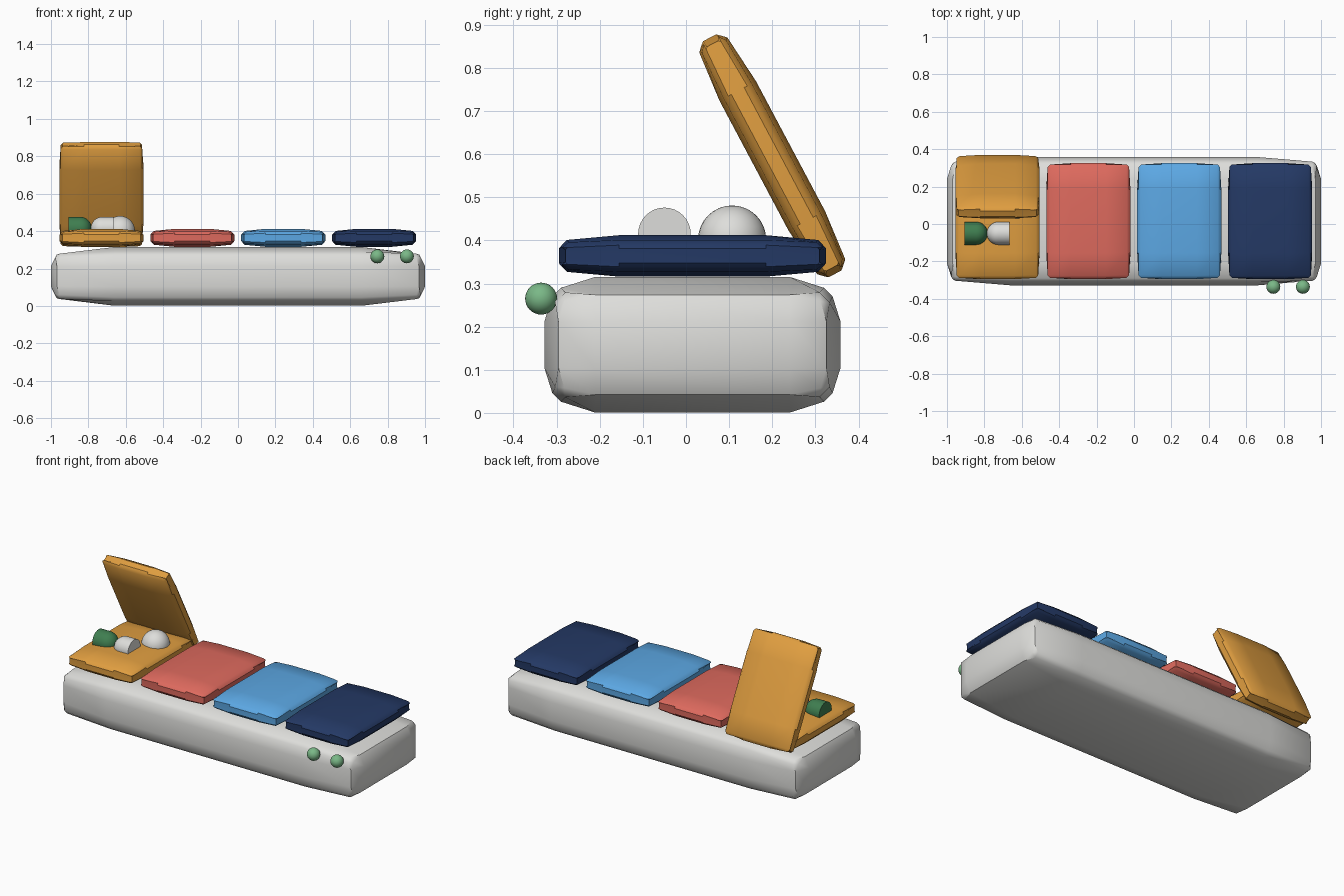
import bpy, bmesh
from math import radians, pi, sin, cos
from mathutils import Matrix, Vector

if "Cube" in bpy.data.objects:
    bpy.data.objects.remove(bpy.data.objects["Cube"])


def material(name, srgb):
    linear = [(c / 255 / 12.92) if c < 11 else ((c / 255 + 0.055) / 1.055) ** 2.4 for c in srgb]
    m = bpy.data.materials.new(name)
    m.use_nodes = True
    m.diffuse_color = (*linear, 1)
    m.node_tree.nodes["Principled BSDF"].inputs["Base Color"].default_value = (*linear, 1)
    return m


GREY = material("light grey plastic", (222, 222, 219))
GOLD = material("amber", (224, 158, 64))
RED = material("coral red", (222, 106, 94))
BLUE = material("sky blue", (92, 168, 228))
NAVY = material("navy blue", (36, 57, 101))
GREEN = material("dark green", (63, 126, 80))
MINT = material("mint green", (122, 184, 135))


def finish(name, bm, mat, location, rotation=(0, 0, 0), sharp=40):
    """Turn a bmesh into a placed, smooth shaded object."""
    bmesh.ops.recalc_face_normals(bm, faces=bm.faces[:])
    mesh = bpy.data.meshes.new(name)
    bm.to_mesh(mesh)
    bm.free()
    mesh.shade_smooth()
    mesh.set_sharp_from_angle(angle=radians(sharp))
    mesh.materials.append(mat)
    ob = bpy.data.objects.new(name, mesh)
    ob.location = location
    ob.rotation_euler = rotation
    bpy.context.collection.objects.link(ob)
    return ob


def cushion(name, mat, half, flat, inset, bevel, location, rotation=(0, 0, 0)):
    """Box with flat face centres, gently falling away to rounded edges."""
    bm = bmesh.new()
    bmesh.ops.create_cube(bm, size=2)
    bmesh.ops.subdivide_edges(bm, edges=bm.edges[:], cuts=2, use_grid_fill=True)
    rim = set()
    for v in bm.verts:
        outer = [abs(c) > 0.9 for c in v.co]
        count = sum(outer)
        if count > 1:
            rim.add(v)
        pull = {1: 0, 2: 1, 3: 1.6}[count]
        for i in range(3):
            sign = 1 if v.co[i] > 0 else -1
            v.co[i] = sign * (half[i] - pull * inset[i] if outer[i] else half[i] * flat[i])
    edges = [e for e in bm.edges if all(v in rim for v in e.verts)]
    bmesh.ops.bevel(bm, geom=edges, offset=bevel, segments=1, affect='EDGES')
    return finish(name, bm, mat, location, rotation)


def ball(name, mat, radius, location):
    bm = bmesh.new()
    bmesh.ops.create_uvsphere(bm, u_segments=32, v_segments=16, radius=radius)
    return finish(name, bm, mat, location)


def half_capsule(name, mat, radius, location, turn):
    """Short cylinder with one domed end, lying along x."""
    bm = bmesh.new()
    arc = [i * pi / 16 for i in range(9)]
    profile = [(0, -radius), (radius, -radius)] + [(radius * cos(a), radius * sin(a)) for a in arc]
    verts = [bm.verts.new((r, 0, z)) for r, z in profile]
    edges = [bm.edges.new(pair) for pair in zip(verts, verts[1:])]
    bmesh.ops.spin(bm, geom=verts + edges, cent=(0, 0, 0), axis=(0, 0, 1),
                   angle=2 * pi, steps=32)
    bmesh.ops.remove_doubles(bm, verts=bm.verts[:], dist=0.0005)
    return finish(name, bm, mat, location, (0, turn, 0))


# Tray body
cushion("tray_body", GREY, (1, 0.343, 0.157), (0.66, 0.66, 0.35),
        (0.018, 0.018, 0.025), 0.02, (0, 0.015, 0.158))

# Compartment panels, and the raised lid of the first one
LID = ((0.225, 0.31, 0.048), (0.42, 0.55, 0.35), (0.007, 0.007, 0.011), 0.012)
colours = [("amber", GOLD), ("coral", RED), ("sky", BLUE), ("navy", NAVY)]
for i, (label, mat) in enumerate(colours):
    cushion(label + "_compartment", mat, *LID, (-0.73 + i * 0.486, 0.015, 0.364))
cushion("open_lid", GOLD, *LID, (-0.73, 0.2, 0.596), (radians(-62), 0, 0))

# Two capsule halves and a round pill
half_capsule("green_capsule_half", GREEN, 0.061, (-0.844, -0.05, 0.415), pi / 2)
half_capsule("white_capsule_half", GREY, 0.061, (-0.726, -0.05, 0.415), -pi / 2)
ball("round_pill", GREY, 0.079, (-0.63, 0.107, 0.402))

# Front buttons
for side, x in (("right", 0.745), ("left", 0.903)):
    ball(side + "_button", MINT, 0.037, (x, -0.336, 0.265))
